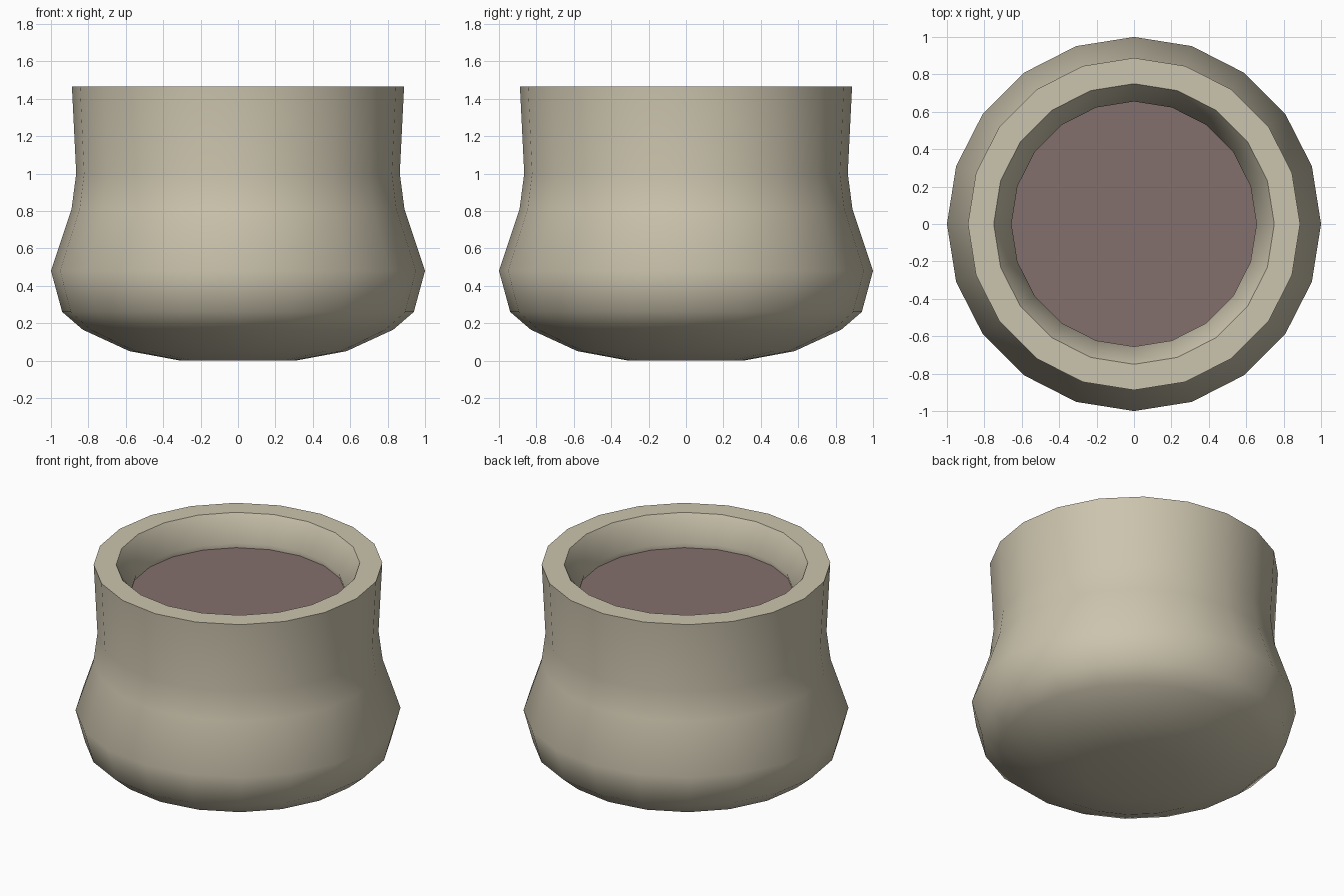
import bpy, bmesh, math

if "Cube" in bpy.data.objects:
    bpy.data.objects.remove(bpy.data.objects["Cube"])

SIDES = 20


def material(name, rgb):
    m = bpy.data.materials.new(name)
    m.diffuse_color = (*rgb, 1)
    m.use_nodes = True
    m.node_tree.nodes["Principled BSDF"].inputs["Base Color"].default_value = m.diffuse_color
    return m


def lathe(name, profile, mat, cap_start=False):
    """Revolve (radius, z) points into a 20-sided ring surface."""
    bm = bmesh.new()
    rings = []
    for r, z in profile:
        rings.append([bm.verts.new((r * math.cos(2 * math.pi * i / SIDES),
                                    r * math.sin(2 * math.pi * i / SIDES), z))
                      for i in range(SIDES)])
    for a, b in zip(rings, rings[1:]):
        for i in range(SIDES):
            j = (i + 1) % SIDES
            bm.faces.new((a[i], a[j], b[j], b[i]))
    if cap_start:
        bm.faces.new(rings[0][::-1])
    mesh = bpy.data.meshes.new(name)
    bm.to_mesh(mesh)
    bm.free()
    mesh.materials.append(mat)
    obj = bpy.data.objects.new(name, mesh)
    bpy.context.collection.objects.link(obj)
    bpy.ops.object.select_all(action='DESELECT')
    obj.select_set(True)
    bpy.context.view_layer.objects.active = obj
    bpy.ops.object.shade_smooth_by_angle(angle=math.radians(50))
    return obj


clay = material("clay", (0.60, 0.55, 0.42))
earth = material("earth", (0.23, 0.16, 0.15))

# Pot: rounded base, belly, neck, flat rim and sloping inner lip
lathe("pot", [(0.31, 0.0), (0.58, 0.05), (0.83, 0.165), (0.94, 0.26),
              (1.0, 0.48), (0.89, 0.81), (0.865, 1.0), (0.888, 1.465),
              (0.75, 1.465), (0.655, 1.30), (0.67, 1.24)],
      clay, cap_start=True)

# Soil: flat disc just below the lip
bpy.ops.mesh.primitive_circle_add(vertices=SIDES, radius=0.668, fill_type='NGON',
                                  location=(0, 0, 1.265),
                                  rotation=(0, 0, math.pi / 2))
soil = bpy.context.object
soil.name = "soil"
soil.data.materials.append(earth)
